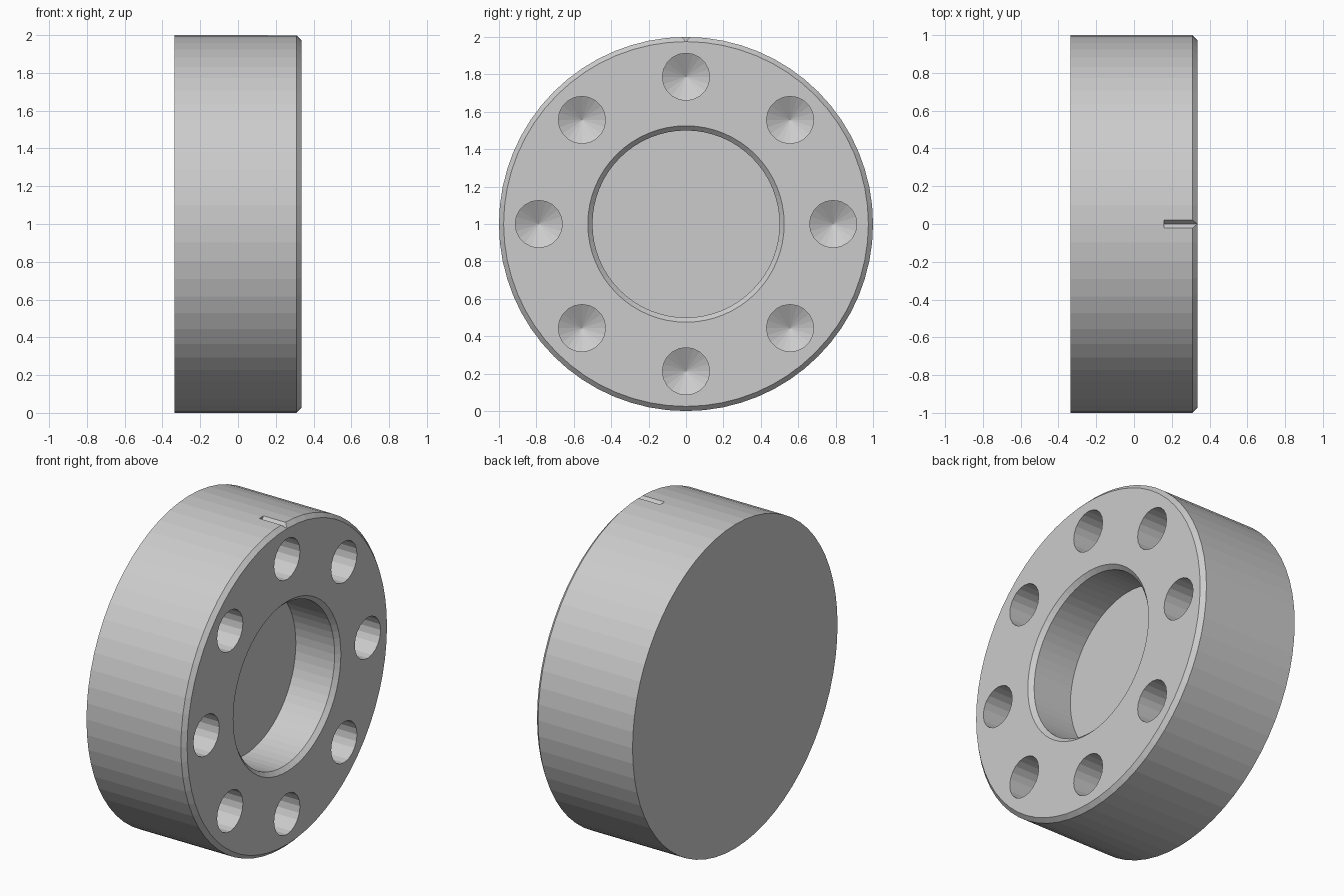
import bpy, bmesh
from math import cos, sin, tau

if "Cube" in bpy.data.objects:
    bpy.data.objects.remove(bpy.data.objects["Cube"])

HALF = 0.335      # half thickness along x
CZ = 1.0          # axis height


def lathe(name, profile, sides, y=0.0, z=CZ):
    """Revolve (x, radius) points about an axis parallel to x; radius 0 makes a pole."""
    bm = bmesh.new()
    rings = []
    for x, r in profile:
        if r == 0:
            rings.append([bm.verts.new((x, y, z))] * sides)
        else:
            rings.append([bm.verts.new((x, y + r * cos(tau * i / sides),
                                        z + r * sin(tau * i / sides)))
                          for i in range(sides)])
    for a, b in zip(rings, rings[1:]):
        for i in range(sides):
            j = (i + 1) % sides
            bm.faces.new(dict.fromkeys((a[i], a[j], b[j], b[i])))
    # flat caps where an end is not a pole
    for ring in (rings[0], rings[-1]):
        if ring[0] is not ring[1]:
            bm.faces.new(ring)
    return finish(name, bm)


def finish(name, bm):
    bmesh.ops.recalc_face_normals(bm, faces=bm.faces[:])
    mesh = bpy.data.meshes.new(name)
    bm.to_mesh(mesh)
    bm.free()
    ob = bpy.data.objects.new(name, mesh)
    bpy.context.collection.objects.link(ob)
    return ob


def cut(target, cutter):
    cutter.hide_render = True
    cutter.hide_viewport = True
    mod = target.modifiers.new(cutter.name, 'BOOLEAN')
    mod.operation = 'DIFFERENCE'
    mod.solver = 'EXACT'
    mod.object = cutter


# Disc with chamfered rim and blind, chamfered centre bore
flange = lathe("flange_disc", [
    (-HALF, 1.0), (HALF - 0.025, 1.0), (HALF, 0.975),
    (HALF, 0.525), (HALF - 0.025, 0.5), (HALF - 0.29, 0.5)], 64)

# Eight drilled holes with conical bottoms
for k in range(8):
    a = tau * k / 8
    cut(flange, lathe(f"bolt_hole_cutter_{k}", [
        (HALF + 0.1, 0.126), (HALF - 0.31, 0.126), (HALF - 0.38, 0)],
        20, 0.787 * cos(a), CZ + 0.787 * sin(a)))

# V-shaped index notch at the top of the rim
bm = bmesh.new()
tri = [(-0.066, 2.05), (0.066, 2.05), (0.0, 1.975)]
ends = [[bm.verts.new((x, y, z)) for y, z in tri] for x in (0.16, 0.5)]
for ring in ends:
    bm.faces.new(ring)
for i in range(3):
    j = (i + 1) % 3
    bm.faces.new((ends[0][i], ends[0][j], ends[1][j], ends[1][i]))
cut(flange, finish("index_notch_cutter", bm))
